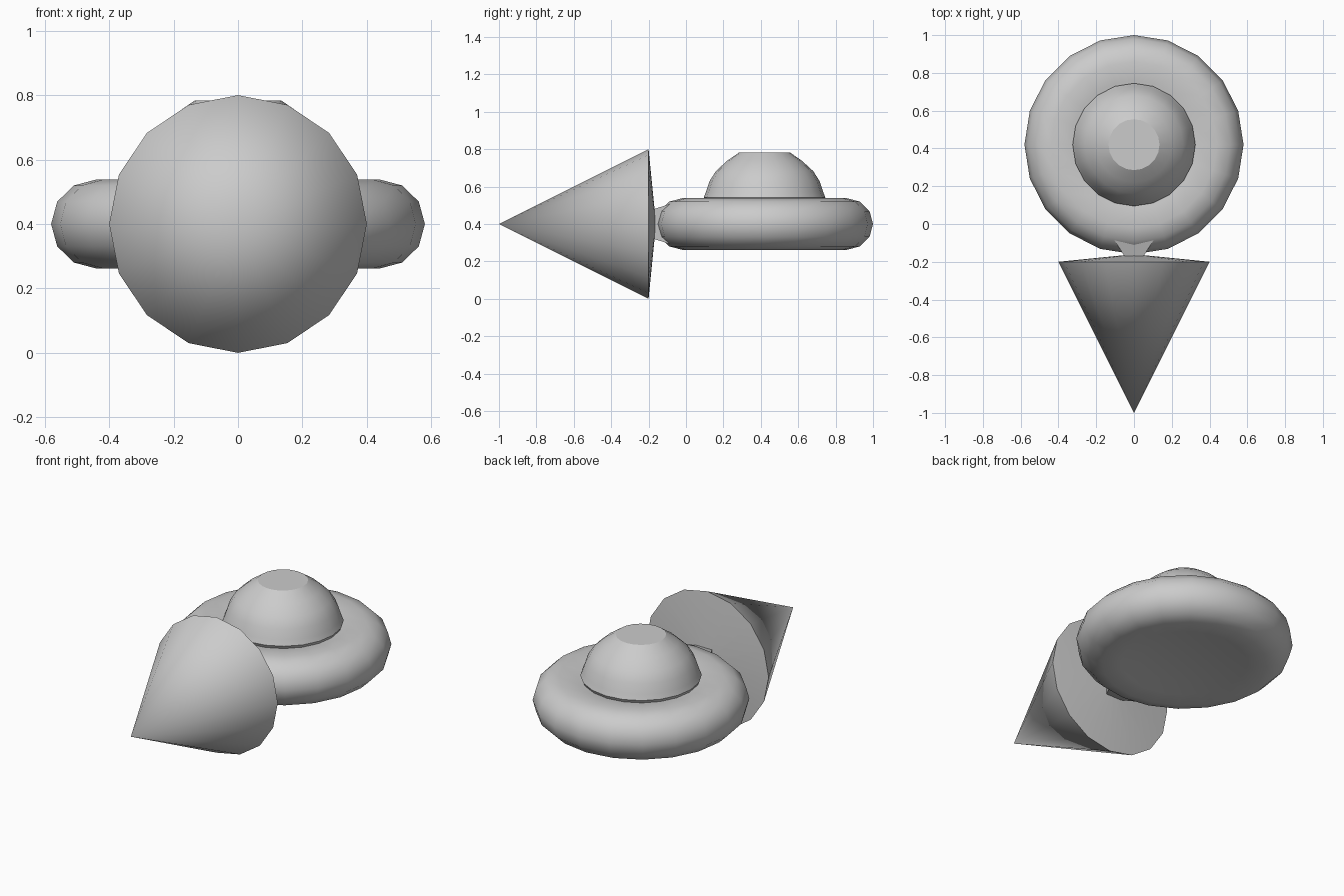
import bpy, bmesh
from math import cos, sin, pi, radians
from mathutils import Matrix

if "Cube" in bpy.data.objects:
    bpy.data.objects.remove(bpy.data.objects["Cube"])


def lathe(name, profile, sides, location, tilt=0.0, angle=35):
    """Spin a (radius, height) profile around its axis; radius 0 makes a pole."""
    bm = bmesh.new()
    rings = []
    for r, h in profile:
        if r == 0:
            rings.append([bm.verts.new((0, 0, h))])
        else:
            rings.append([bm.verts.new((r * cos(2 * pi * i / sides),
                                        r * sin(2 * pi * i / sides), h))
                          for i in range(sides)])
    for a, b in zip(rings, rings[1:]):
        for i in range(sides):
            j = (i + 1) % sides
            if len(a) == 1:
                bm.faces.new((a[0], b[j], b[i]))
            elif len(b) == 1:
                bm.faces.new((a[i], a[j], b[0]))
            else:
                bm.faces.new((a[i], a[j], b[j], b[i]))
    bm.transform(Matrix.Rotation(tilt, 4, 'X'))
    bmesh.ops.recalc_face_normals(bm, faces=bm.faces[:])
    return finish(name, bm, location, angle)


def finish(name, bm, location, angle):
    mesh = bpy.data.meshes.new(name)
    bm.to_mesh(mesh)
    bm.free()
    ob = bpy.data.objects.new(name, mesh)
    ob.location = location
    bpy.context.collection.objects.link(ob)
    bpy.ops.object.select_all(action='DESELECT')
    bpy.context.view_layer.objects.active = ob
    ob.select_set(True)
    bpy.ops.object.shade_smooth_by_angle(angle=radians(angle))
    return ob


# Rounded ring body with shallow dished top and bottom
rim = [(0.44 + 0.14 * cos(a), 0.138 * sin(a))
       for a in (pi * k / 12 - pi / 2 for k in range(0, 13, 2))]
lathe("ring_body", [(0, -0.11), (0.24, -0.11), (0.34, -0.13)] + rim
      + [(0.34, 0.13), (0.24, 0.11), (0, 0.11)], 20, (0, 0.42, 0.4))

# Dome with a flat cap
lathe("dome", [(0, -0.03), (0.31, -0.03), (0.325, 0), (0.313, 0.03),
               (0.295, 0.085), (0.26, 0.14), (0.20, 0.195), (0.135, 0.24),
               (0, 0.24)], 20, (0, 0.42, 0.543), angle=25)

# Nose cone pointing forward, with a slightly raised back
lathe("nose_cone", [(0, 0.8), (0.4, 0), (0.05, -0.035), (0, -0.035)], 16,
      (0, -0.2, 0.4), tilt=radians(90), angle=50)

# Short tapered neck between the cone and the ring
bm = bmesh.new()
bmesh.ops.create_cube(bm, size=2)
for v in bm.verts:
    front = v.co.y < 0
    v.co.x *= 0.05 if front else 0.16
    v.co.z *= 0.08 if front else 0.135
    v.co.y = -0.17 if front else 0.0
finish("neck", bm, (0, 0, 0.4), 20)
